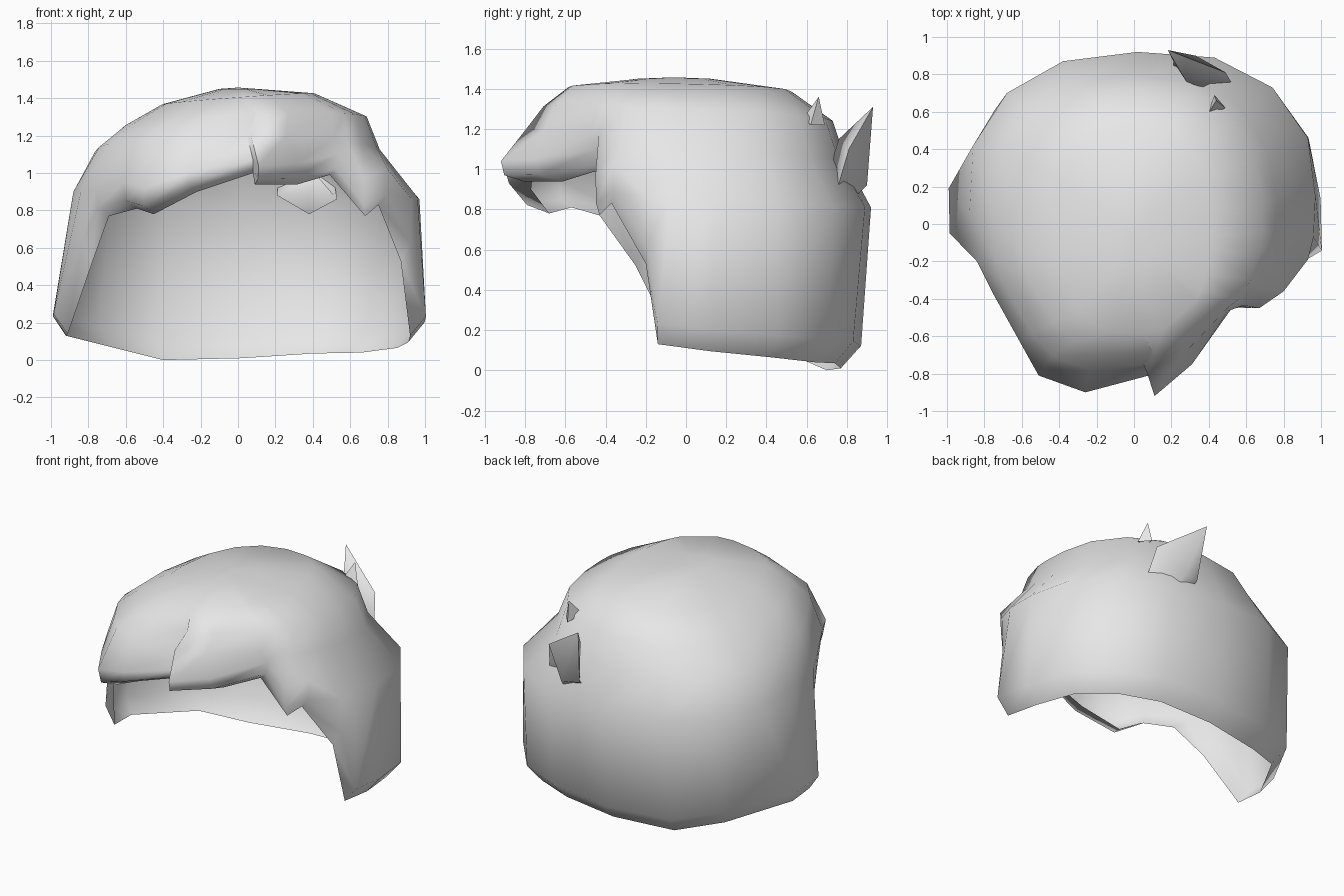
import bpy, bmesh, math
from mathutils import Vector

old = bpy.data.objects.get("Cube")
if old:
    bpy.data.objects.remove(old, do_unlink=True)

grey = bpy.data.materials.new("plain_grey")
grey.use_nodes = True
grey.diffuse_color = (0.8, 0.8, 0.8, 1)
grey.node_tree.nodes["Principled BSDF"].inputs["Base Color"].default_value = (0.8, 0.8, 0.8, 1)


def make_object(name, bm, angle):
    bmesh.ops.recalc_face_normals(bm, faces=bm.faces[:])
    mesh = bpy.data.meshes.new(name)
    bm.to_mesh(mesh)
    bm.free()
    mesh.materials.append(grey)
    ob = bpy.data.objects.new(name, mesh)
    bpy.context.collection.objects.link(ob)
    bpy.ops.object.select_all(action='DESELECT')
    ob.select_set(True)
    bpy.context.view_layer.objects.active = ob
    bpy.ops.object.shade_smooth_by_angle(angle=math.radians(angle))


def bridge(bm, a, b):
    n = len(a)
    for i in range(n):
        j = (i + 1) % n
        bm.faces.new((a[i], a[j], b[j], b[i]))


def fan(bm, ring, tip):
    for i in range(len(ring)):
        bm.faces.new((ring[i], ring[(i + 1) % len(ring)], tip))


# Lower edge: fringe, left lobe, nape, right lobe, back to the fringe
rim = [(.09, -.81, .94), (.32, -.61, .94), (.49, -.45, .99), (.68, -.43, .77),
       (.75, -.37, .83), (.87, -.20, .53), (.92, -.14, .13), (.91, .12, .095),
       (.85, .42, .065), (.66, .64, .04), (.40, .74, .035), (.02, .77, .01),
       (-.40, .70, .0), (-.68, .54, .07), (-.92, .14, .13), (-.91, -.06, .14),
       (-.78, -.25, .52), (-.69, -.43, .77), (-.54, -.57, .81), (-.45, -.68, .78),
       (-.22, -.77, .90), (.08, -.76, 1.0)]
# Widest line of the hair, one point above each rim point
brow = [(.11, -.92, 1.04), (.31, -.75, 1.05), (.53, -.44, 1.10), (.67, -.45, .97),
        (.80, -.36, 1.02), (.93, -.19, .86), (.96, -.07, .87), (.97, .15, .86),
        (.93, .46, .84), (.74, .73, .82), (.43, .89, .81), (.02, .92, .81),
        (-.38, .87, .83), (-.68, .70, .85), (-.86, .42, .88), (-.88, .05, .90),
        (-.84, -.20, .90), (-.76, -.36, .92), (-.61, -.63, .95), (-.51, -.81, .92),
        (-.26, -.90, 1.0), (.08, -.81, 1.07)]
rim = [Vector(p) for p in rim]
brow = [Vector(p) for p in brow]

# Hem: rolls outward above the low rim, turns under along the fringe
hem = []
for r, b in zip(rim, brow):
    if r.z < .3:
        p = r.lerp(b, .14) + Vector((r.x, r.y, 0)).normalized() * .08
    else:
        p = r.lerp(b, .85)
        p.z = r.z + (b.z - r.z) * .3
    hem.append(p)


def dome_ring(centre, rx, ry, scale, blend, tilt_x, tilt_y):
    """Tilted ring between the shrunken brow line and a squarish ellipse."""
    ring = []
    for b in brow:
        n = Vector((b.x / .95, b.y / .92))
        n /= (abs(n.x) ** 2.4 + abs(n.y) ** 2.4) ** (1 / 2.4)
        x = b.x * scale * (1 - blend) + n.x * rx * blend
        y = b.y * scale * (1 - blend) + n.y * ry * blend
        z = tilt_x * n.x + tilt_y * n.y
        ring.append(Vector(centre) + Vector((x, y, z)))
    return ring


levels = [rim, hem, brow,
          dome_ring((-.02, 0, 1.12), .74, .81, .85, .5, 0, -.08),
          dome_ring((.03, .01, 1.275), .64, .74, .73, .7, .025, -.035),
          dome_ring((0, -.03, 1.395), .41, .555, .5, 1, .03, -.01),
          dome_ring((0, -.06, 1.45), .10, .18, .2, 1, 0, 0)]

# Hair shell, open below and at the face
bm = bmesh.new()
rings = [[bm.verts.new(p) for p in level] for level in levels]
for a, b in zip(rings, rings[1:]):
    bridge(bm, a, b)
fan(bm, rings[-1], bm.verts.new((0, -.06, 1.457)))
make_object("hair_shell", bm, 80)

# Loose tuft sticking out at the back, its root inside the shell
bm = bmesh.new()
collar = [bm.verts.new(p) for p in [(.49, .81, 1.10), (.33, .90, .92), (.21, .87, .93), (.28, .76, 1.15)]]
root = [bm.verts.new(p) for p in [(.53, .74, .86), (.38, .76, .78), (.21, .78, .88), (.42, .71, .99)]]
bridge(bm, collar, root)
fan(bm, collar, bm.verts.new((.18, .93, 1.31)))
fan(bm, root, bm.verts.new((.38, .70, .90)))
make_object("back_tuft", bm, 85)

# Small stray tip above the tuft
bm = bmesh.new()
base = [bm.verts.new(p) for p in [(.39, .58, 1.25), (.49, .62, 1.22), (.43, .69, 1.22)]]
fan(bm, base, bm.verts.new((.44, .66, 1.36)))
make_object("small_tip", bm, 85)
